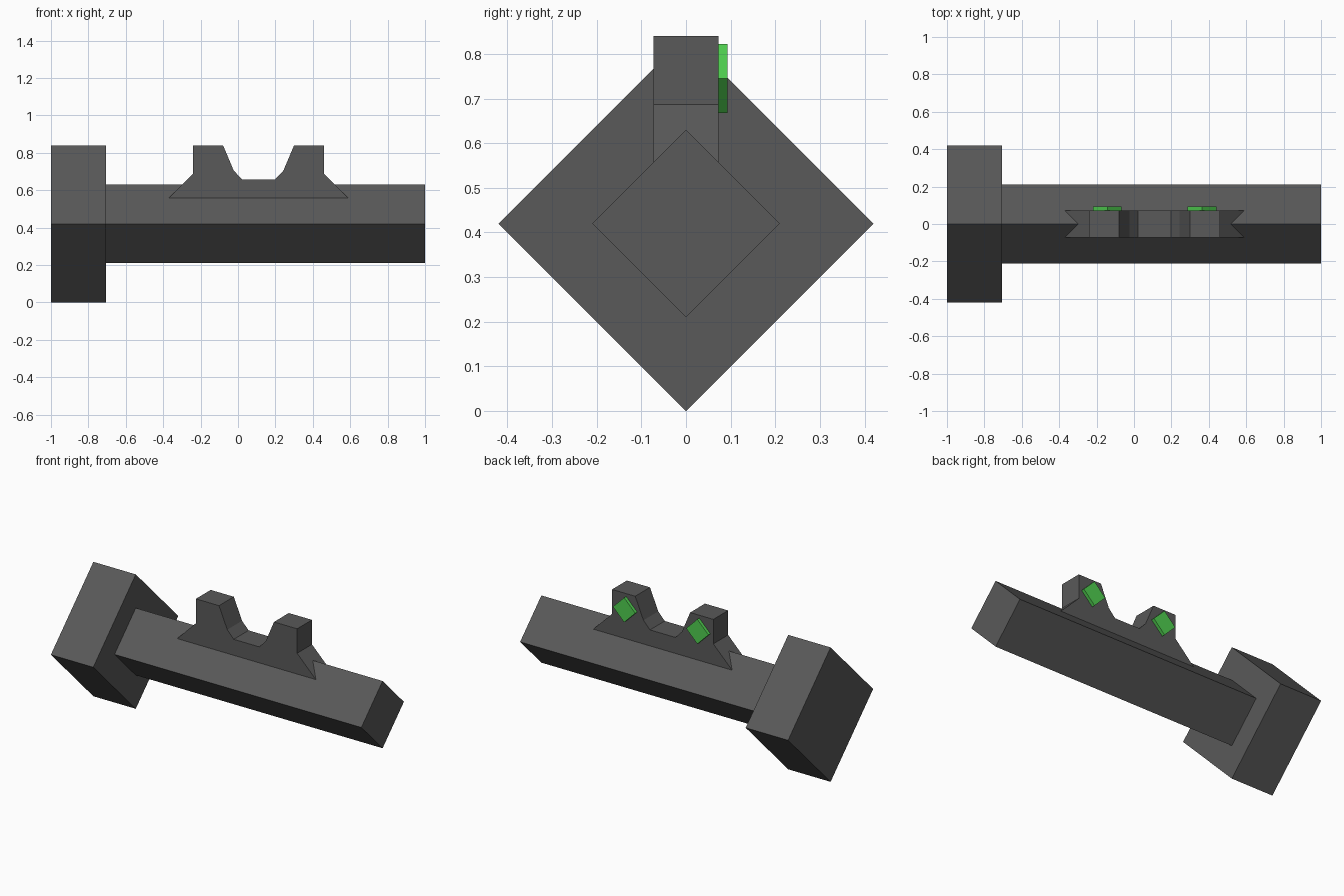
import bpy, bmesh
from mathutils import Vector

cube = bpy.data.objects.get("Cube")
if cube:
    bpy.data.objects.remove(cube, do_unlink=True)


def material(name, rgb):
    m = bpy.data.materials.new(name)
    m.use_nodes = True
    m.diffuse_color = (*rgb, 1)
    m.node_tree.nodes["Principled BSDF"].inputs["Base Color"].default_value = (*rgb, 1)
    return m


GREY = material("dark grey", (0.1, 0.1, 0.1))
GREEN = material("bright green", (0.08, 0.62, 0.08))


def prism(name, profile, direction, mat):
    """Extrude a closed 3D profile along a direction."""
    bm = bmesh.new()
    face = bm.faces.new([bm.verts.new(p) for p in profile])
    ext = bmesh.ops.extrude_face_region(bm, geom=[face])["geom"]
    verts = [g for g in ext if isinstance(g, bmesh.types.BMVert)]
    bmesh.ops.translate(bm, verts=verts, vec=Vector(direction))
    bmesh.ops.recalc_face_normals(bm, faces=bm.faces)
    mesh = bpy.data.meshes.new(name)
    bm.to_mesh(mesh)
    bm.free()
    mesh.materials.append(mat)
    obj = bpy.data.objects.new(name, mesh)
    bpy.context.collection.objects.link(obj)
    return obj


def diamond(r):
    return [(r, 0), (0, r), (-r, 0), (0, -r)]


CZ = 0.42    # height of the long axis
HALF = 0.073  # half thickness of the sight

# Square bars standing on edge: large head and long barrel
for name, r, x0, x1 in (("head_block", 0.42, -1.0, -0.707),
                        ("barrel", 0.21, -0.707, 1.0)):
    prism(name, [(x0, y, CZ + z) for y, z in diamond(r)], (x1 - x0, 0, 0), GREY)

# Sight rail with two posts, its profile mirrored about its middle
MID = 0.11
half = [(0.48, 0.557), (0.35, 0.687), (0.35, 0.84),
        (0.19, 0.84), (0.133, 0.705), (0.088, 0.657)]
outline = half + [(-x, z) for x, z in reversed(half)]
prism("sight_rail", [(MID + x, -HALF, z) for x, z in outline], (0, 2 * HALF, 0), GREY)

# Green diamond markers on the back of each post
for side, x in (("right", -0.143), ("left", 0.363)):
    prism(side + "_sight_marker",
          [(x + dx, HALF - 0.01, 0.745 + dz) for dx, dz in diamond(0.077)],
          (0, 0.03, 0), GREEN)
